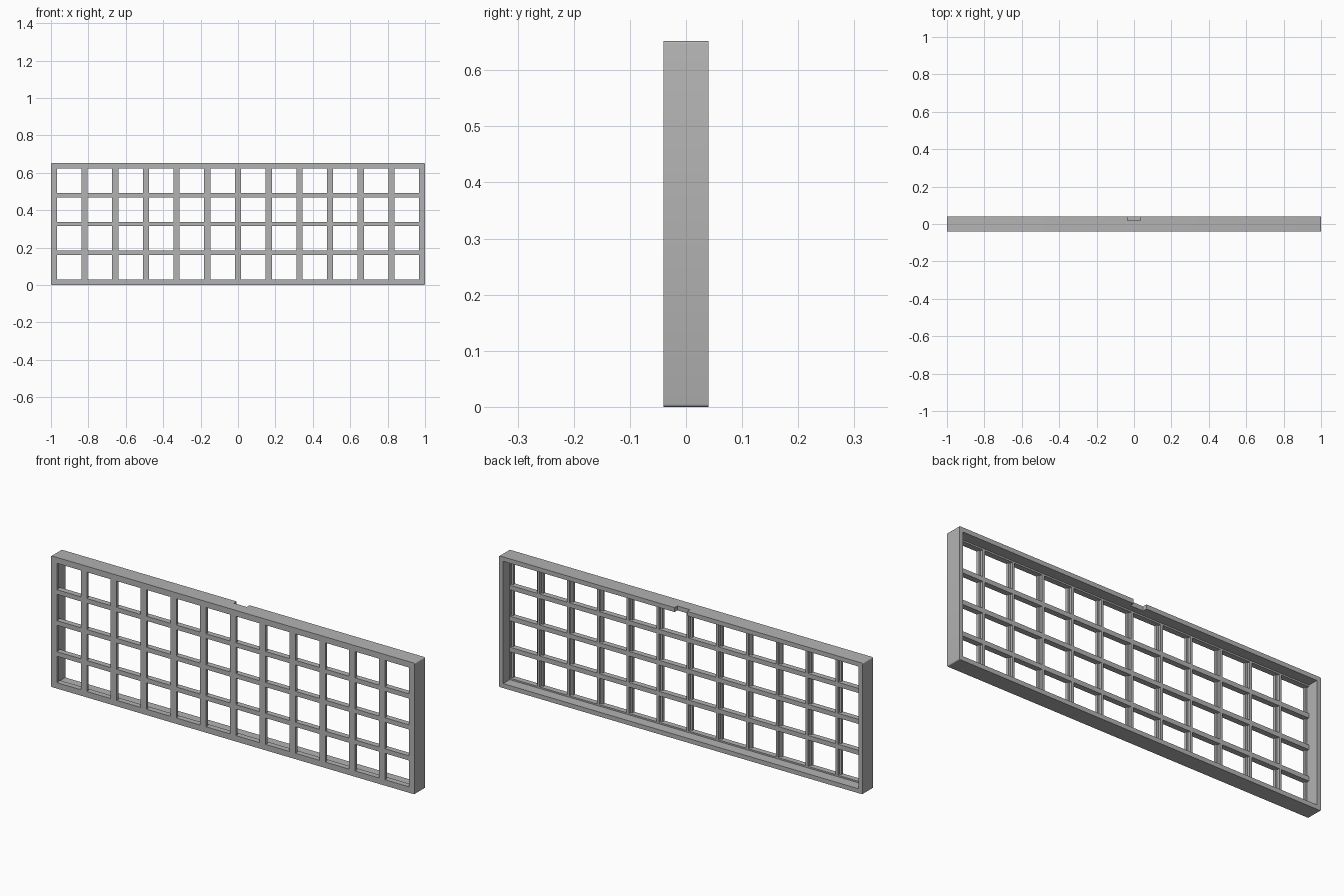
import bpy
import bmesh
from mathutils import Matrix, Vector

old = bpy.data.objects.get("Cube")
if old:
    bpy.data.objects.remove(old, do_unlink=True)

HEIGHT = 0.652
FRONT, BACK = -0.04, 0.04
WALL = 0.022
COLS, ROWS = 12, 4
PITCH_X, PITCH_Z = 0.164, 0.154
HOLE = 0.131          # square opening
CLIP = 0.151          # wider pocket behind each opening
PLATE_BACK = -0.026   # rear of the thin front plate
RIB_BACK = -0.012     # rear of the ribs

grey = bpy.data.materials.new("Plain grey")
grey.use_nodes = True
colour = (0.45, 0.45, 0.45, 1)
grey.diffuse_color = colour
grey.node_tree.nodes["Principled BSDF"].inputs["Base Color"].default_value = colour


def boxes(name, spans):
    """One object made of boxes, each given as (low corner, high corner)."""
    bm = bmesh.new()
    for low, high in spans:
        low, high = Vector(low), Vector(high)
        size = high - low
        bmesh.ops.create_cube(bm, size=1, matrix=Matrix.Translation((low + high) / 2)
                              @ Matrix.Diagonal((*size, 1)))
    mesh = bpy.data.meshes.new(name)
    bm.to_mesh(mesh)
    bm.free()
    mesh.materials.append(grey)
    obj = bpy.data.objects.new(name, mesh)
    bpy.context.collection.objects.link(obj)
    return obj


def cell_grid(width, y0, y1):
    """Spans of one box per cell of the grid."""
    spans = []
    for c in range(COLS):
        for r in range(ROWS):
            x = (c - (COLS - 1) / 2) * PITCH_X
            z = HEIGHT / 2 + (r - (ROWS - 1) / 2) * PITCH_Z
            spans.append(((x - width / 2, y0, z - HOLE / 2),
                          (x + width / 2, y1, z + HOLE / 2)))
    return spans


# Outer block with slightly rounded corners along its depth
case = boxes("grid_case", [((-1, FRONT, 0), (1, BACK, HEIGHT))])
bm = bmesh.new()
bm.from_mesh(case.data)
corners = [e for e in bm.edges if abs(e.verts[0].co.y - e.verts[1].co.y) > 0.01]
bmesh.ops.bevel(bm, geom=corners, offset=0.005, segments=3, profile=0.5, affect='EDGES')
bm.to_mesh(case.data)
bm.free()

# Rear cavity, clip pockets, square openings and the cable notch
cutters = [
    boxes("cavity_cutter", [((WALL - 1, RIB_BACK, WALL), (1 - WALL, 0.1, HEIGHT - WALL))]),
    boxes("pocket_cutter", cell_grid(CLIP, PLATE_BACK, 0)),
    boxes("opening_cutter", cell_grid(HOLE, -0.1, 0.005)),
    boxes("notch_cutter", [((-0.035, 0.018, HEIGHT - 0.05), (0.035, 0.1, HEIGHT + 0.1))]),
]
for cutter in cutters:
    cutter.hide_render = True
    cut = case.modifiers.new(cutter.name, 'BOOLEAN')
    cut.operation = 'DIFFERENCE'
    cut.solver = 'EXACT'
    cut.object = cutter

# Bake the cuts and drop the cutters
graph = bpy.context.evaluated_depsgraph_get()
baked = bpy.data.meshes.new_from_object(case.evaluated_get(graph))
case.modifiers.clear()
case.data = baked
for cutter in cutters:
    bpy.data.objects.remove(cutter, do_unlink=True)

bpy.ops.object.select_all(action='DESELECT')
case.select_set(True)
bpy.context.view_layer.objects.active = case
bpy.ops.object.shade_smooth_by_angle(angle=0.6)
